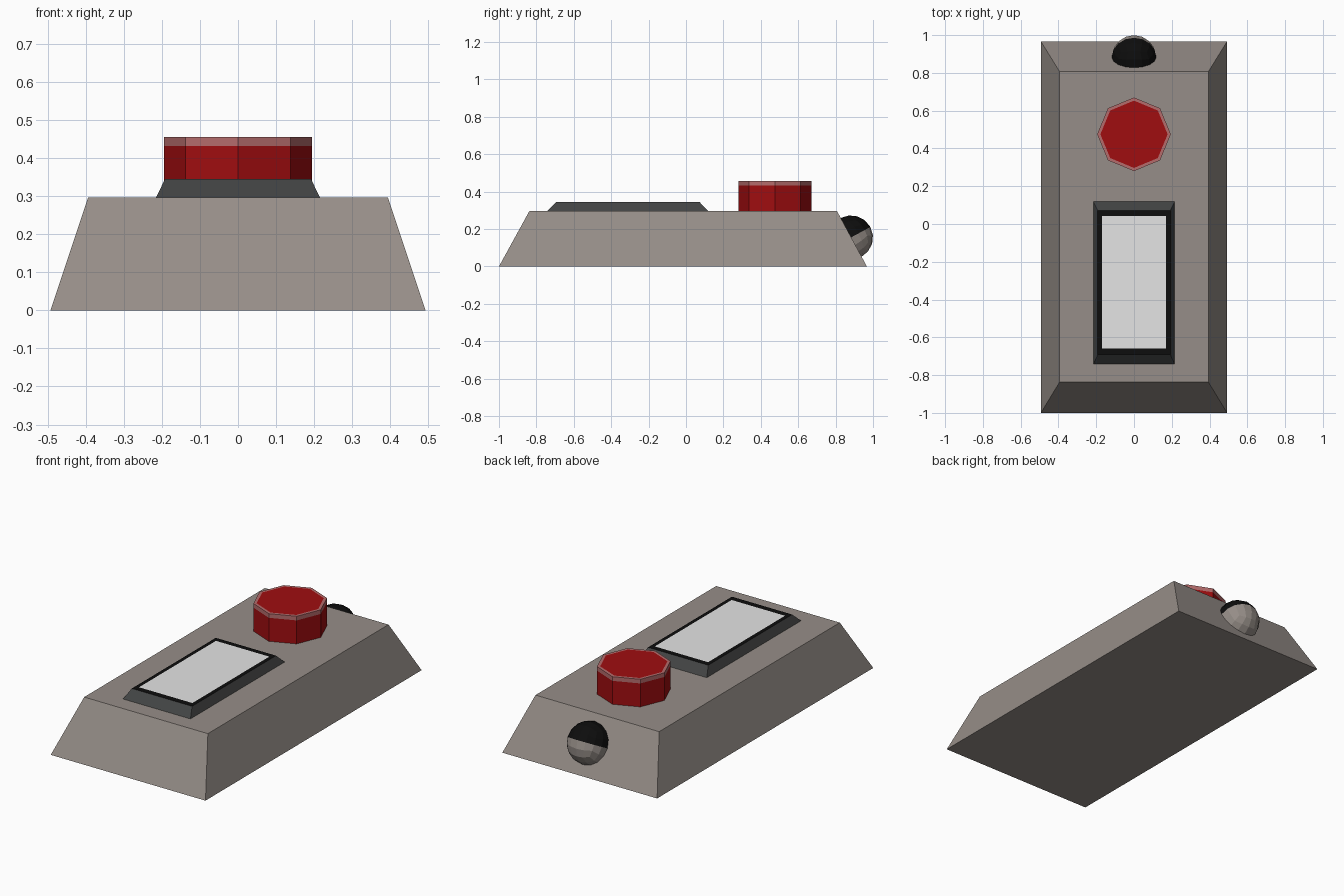
import bpy, bmesh, math
from mathutils import Vector

if "Cube" in bpy.data.objects:
    bpy.data.objects.remove(bpy.data.objects["Cube"])


def material(name, r, g, b):
    m = bpy.data.materials.new(name)
    m.diffuse_color = (r, g, b, 1)
    m.use_nodes = True
    m.node_tree.nodes["Principled BSDF"].inputs["Base Color"].default_value = m.diffuse_color
    return m


GREY = material("warm_grey", 0.305, 0.27, 0.246)
DARK = material("dark_grey", 0.055, 0.057, 0.057)
BLACK = material("black", 0.004, 0.004, 0.004)
WHITE = material("screen_white", 0.78, 0.78, 0.78)
RED = material("red", 0.35, 0.004, 0.005)
PINK = material("pale_red", 0.46, 0.15, 0.15)


def finish(name, bm, *mats):
    bmesh.ops.recalc_face_normals(bm, faces=bm.faces[:])
    me = bpy.data.meshes.new(name)
    bm.to_mesh(me)
    bm.free()
    for m in mats:
        me.materials.append(m)
    ob = bpy.data.objects.new(name, me)
    bpy.context.collection.objects.link(ob)
    return ob


def loft(bm, rings):
    """Skin a stack of closed rings and cap both ends; returns the top face."""
    vs = [[bm.verts.new(p) for p in ring] for ring in rings]
    n = len(vs[0])
    for a, b in zip(vs, vs[1:]):
        for i in range(n):
            bm.faces.new((a[i], a[(i + 1) % n], b[(i + 1) % n], b[i]))
    bm.faces.new(vs[0][::-1])
    return bm.faces.new(vs[-1])


def rect(hx, y0, y1, z):
    return [(-hx, y0, z), (hx, y0, z), (hx, y1, z), (-hx, y1, z)]


def octagon(r, z):
    return [(r * math.cos(i * math.pi / 4), 0.475 + r * math.sin(i * math.pi / 4), z) for i in range(8)]


# tapered housing
bm = bmesh.new()
loft(bm, [rect(0.493, -1.0, 0.967, 0), rect(0.394, -0.837, 0.807, 0.297)])
finish("housing", bm, GREY)

# display: sloped bezel, black border and pale screen
bm = bmesh.new()
top = loft(bm, [rect(0.216, -0.742, 0.12, 0.295), rect(0.192, -0.692, 0.072, 0.345),
                rect(0.17, -0.658, 0.042, 0.345)])
top.material_index = 2
for f in bm.faces:
    if f is not top and all(v.co.z > 0.34 for v in f.verts):
        f.material_index = 1
finish("display", bm, DARK, BLACK, WHITE)

# octagonal push button with a worn pale rim
bm = bmesh.new()
loft(bm, [octagon(0.195, 0.295), octagon(0.195, 0.432), octagon(0.195, 0.456), octagon(0.178, 0.456)])
for f in bm.faces:
    if len(f.verts) == 4 and f.calc_center_median().z > 0.435:
        f.material_index = 1
finish("push_button", bm, RED, PINK)

# ball emitter set in the back slope, black upper half
bm = bmesh.new()
bmesh.ops.create_cube(bm, size=2)
bmesh.ops.subdivide_edges(bm, edges=bm.edges[:], cuts=3, use_grid_fill=True)
for v in bm.verts:
    v.co = Vector([math.tan(c * math.pi / 4) for c in v.co]).normalized() * 0.118
for f in bm.faces:
    f.material_index = 1 if f.calc_center_median().z > 0 else 0
ball = finish("emitter_ball", bm, GREY, BLACK)
ball.location = (0, 0.882, 0.155)
ball.rotation_euler.x = math.atan2(0.16, 0.297)
